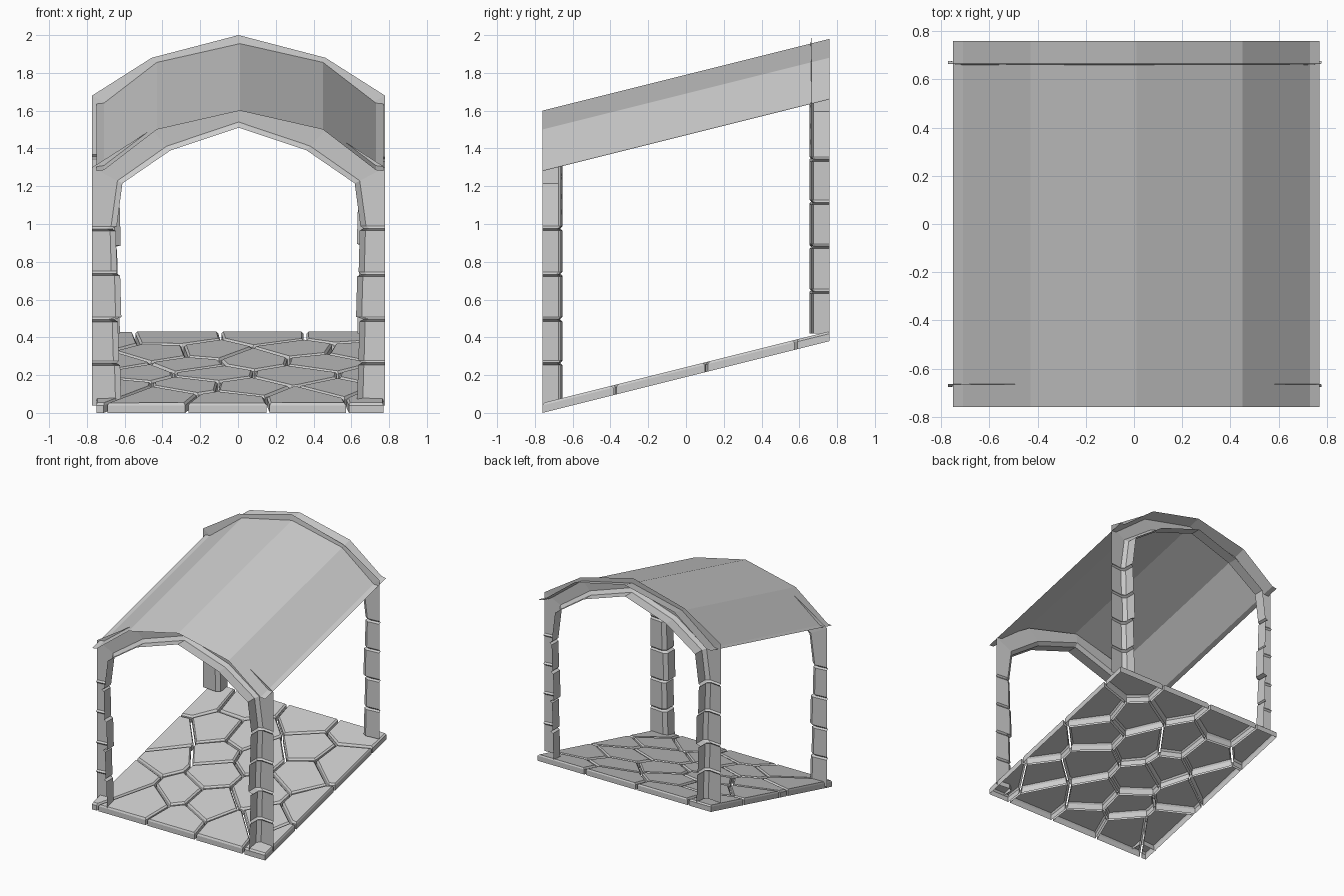
import bpy, bmesh, random
from mathutils import Vector

if "Cube" in bpy.data.objects:
    bpy.data.objects.remove(bpy.data.objects["Cube"])

random.seed(4)
HALF = 0.76
SLOPE = 0.25
CX = 0.01


def rise(y):
    return SLOPE * (y + HALF)


def finish(name, bm):
    mesh = bpy.data.meshes.new(name)
    bm.to_mesh(mesh)
    bm.free()
    obj = bpy.data.objects.new(name, mesh)
    bpy.context.collection.objects.link(obj)
    return obj


def loft(bm, rows):
    grid = [[bm.verts.new(p) for p in row] for row in rows]
    for a, b in zip(grid, grid[1:]):
        for i in range(len(a) - 1):
            bm.faces.new((a[i], a[i + 1], b[i + 1], b[i]))


# Roof: thin faceted vault following the slope
profile = [(-.76, 1.28), (-.72, 1.285), (-.44, 1.50), (0, 1.60),
           (.44, 1.50), (.72, 1.285), (.76, 1.28)]
bm = bmesh.new()
loft(bm, [[(x + CX, y, z + rise(y)) for x, z in profile] for y in (-HALF, HALF)])
for f in bm.faces:
    f.normal_update()
    if f.normal.z < 0:
        f.normal_flip()
finish("roof", bm)


# Stone arches: open L-shaped shells, pillar stones below and voussoirs above
def half_stations(side):
    joints = [0.27, 0.50, 0.74, 0.97]
    widths = [.630, .640, .632, .645]
    st, low = [], 0.04
    for z, w in zip(joints, widths):
        w += random.uniform(-.006, .006)
        top = z + random.uniform(-.008, .008)
        st.append(((w - .006, low), (.775, low), 0))
        st.append(((w, top - .012), (.775, top - .012), 0))
        st.append(((w + .02, top), (.775, top), .012))
        low = top + .012
    st.append(((.645, low), (.775, low), 0))
    st.append(((.615, 1.215), (.775, 1.30), 0))
    st.append(((.36, 1.39), (.46, 1.50), 0))
    return [((side * a[0], a[1]), (side * b[0], b[1]), g) for a, b, g in st]


def arch(name, s, lift):
    stations = half_stations(-1) + [((0, 1.51), (0, 1.62), 0)] + half_stations(1)[::-1]
    rows = []
    for inner, outer, groove in stations:
        i, o = Vector(inner), Vector(outer)
        m = i + (o - i).normalized() * .03
        rows.append([(p.x + .003, s * y, p.y + lift) for p, y in
                     ((o, .665 + groove), (m, .655 + groove),
                      (i, .675 + groove), (i, HALF))])
    bm = bmesh.new()
    loft(bm, rows)
    bmesh.ops.recalc_face_normals(bm, faces=bm.faces)
    if sum(f.normal.y * f.calc_area() for f in bm.faces) * s > 0:
        bmesh.ops.reverse_faces(bm, faces=bm.faces)
    finish(name, bm)


arch("front_arch", -1, 0)
arch("back_arch", 1, .38)


# Floor: irregular flagstones with open joints, hollow underneath
def clip(poly, point, normal):
    out = []
    for a, b in zip(poly, poly[1:] + poly[:1]):
        da, db = (a - point).dot(normal), (b - point).dot(normal)
        if da <= 0:
            out.append(a)
        if da * db < 0:
            out.append(a + (b - a) * (da / (da - db)))
    return out


COLS, ROWS, GAP = 4, 6, .008
seeds = []
for r in range(ROWS):
    for c in range(COLS):
        x = -.75 + 1.52 * (c + .5 + .25 * (-1) ** r + random.uniform(-.25, .25)) / COLS
        y = -HALF + 1.52 * (r + .5 + random.uniform(-.32, .32)) / ROWS
        seeds.append(Vector((x, y)))

bm = bmesh.new()
for p in seeds:
    cell = [Vector(v) for v in ((-.75, -HALF), (.77, -HALF), (.77, HALF), (-.75, HALF))]
    for q in seeds:
        if q is not p:
            d = (q - p).normalized()
            cell = clip(cell, (p + q) / 2 - d * GAP, d)
    if len(cell) < 3:
        continue
    mid = sum(cell, Vector((0, 0))) / len(cell)
    rings = []
    for h, inset in ((0, 0), (.04, 0), (.052, .012)):
        ring = []
        for v in cell:
            w = v + (mid - v).normalized() * inset
            ring.append(bm.verts.new((w.x, w.y, rise(w.y) + h)))
        rings.append(ring)
    n = len(cell)
    for a, b in zip(rings, rings[1:]):
        for i in range(n):
            j = (i + 1) % n
            bm.faces.new((a[i], a[j], b[j], b[i]))
    bm.faces.new(rings[-1])
finish("floor_stones", bm)
